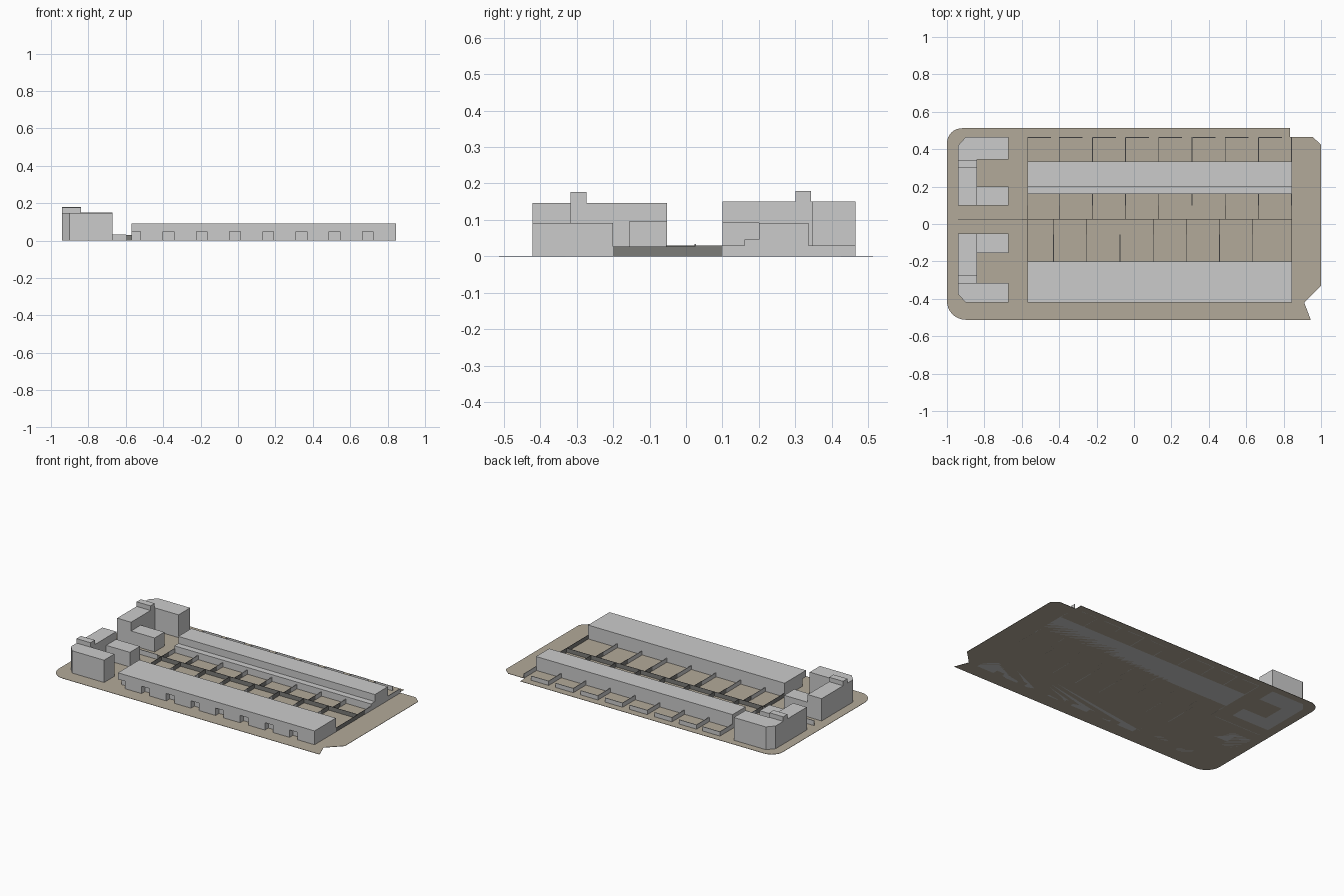
import bpy, bmesh, math

if "Cube" in bpy.data.objects:
    bpy.data.objects.remove(bpy.data.objects["Cube"])


def material(name, rgb):
    m = bpy.data.materials.new(name)
    m.diffuse_color = (*rgb, 1)
    m.use_nodes = True
    m.node_tree.nodes["Principled BSDF"].inputs["Base Color"].default_value = m.diffuse_color
    return m


TAN = material("paving", (0.45, 0.40, 0.32))
DARK = material("timber", (0.2, 0.2, 0.19))


def prism(name, outline, z0, z1, mat=None):
    bm = bmesh.new()
    low = [bm.verts.new((x, y, z0)) for x, y in outline]
    high = [bm.verts.new((x, y, z1)) for x, y in outline]
    n = len(low)
    bm.faces.new(low[::-1])
    bm.faces.new(high)
    for i in range(n):
        j = (i + 1) % n
        bm.faces.new((low[i], low[j], high[j], high[i]))
    bmesh.ops.recalc_face_normals(bm, faces=bm.faces)
    me = bpy.data.meshes.new(name)
    bm.to_mesh(me)
    bm.free()
    ob = bpy.data.objects.new(name, me)
    bpy.context.collection.objects.link(ob)
    if mat:
        me.materials.append(mat)
    return ob


def box(name, x0, x1, y0, y1, z0, z1, mat=None):
    return prism(name, [(x0, y0), (x1, y0), (x1, y1), (x0, y1)], z0, z1, mat)


def arc(cx, cy, r, a0, a1, n=8):
    return [(cx + r * math.cos(math.radians(a0 + (a1 - a0) * i / n)),
             cy + r * math.sin(math.radians(a0 + (a1 - a0) * i / n))) for i in range(n + 1)]


G = 0.002   # paving thickness
T = 0.002   # half thickness of a garden wall
H = 0.03    # garden wall height
STEP = 0.1775
X0, X1 = -0.57, 0.845

# Paved site with two rounded corners and the cut corners on the right
site = [(0.945, -0.512), (0.91, -0.42), (1, -0.33), (1, 0.425), (0.955, 0.465),
        (0.835, 0.465), (0.835, 0.512)]
site += arc(-0.92, 0.432, 0.08, 90, 180) + arc(-0.9, -0.412, 0.1, 180, 270)
prism("ground", site, 0, G, TAN)

# Front terrace: comb-shaped ground floor with porch recesses, plain upper floor
outline = [(X1, -0.42), (X1, -0.2), (X0, -0.2)]
for i in range(8):
    a = X0 if i == 0 else -0.4 + STEP * (i - 1)
    b = -0.52 if i == 0 else a + 0.058
    if i:
        outline.append((a, -0.42))
    outline += [(a, -0.385), (b, -0.385), (b, -0.42)]
prism("front_terrace_ground_floor", outline, 0, 0.05)
box("front_terrace_upper_floor", X0, X1, -0.42, -0.2, 0.05, 0.092)

# Back terrace: tall range with a low lean-to, extruded as one stepped section
section = [(0.16, 0), (0.335, 0), (0.335, 0.092), (0.2, 0.092), (0.2, 0.046), (0.16, 0.046)]
terrace = prism("back_terrace", section, X0, X1)
for v in terrace.data.vertices:
    v.co = (v.co.z, v.co.x, v.co.y)

# Corner blocks at the left end: C-shaped range, low wing and chimney strip
north = [(-0.94, 0.10), (-0.84, 0.10), (-0.84, 0.345), (-0.67, 0.345), (-0.67, 0.465),
         (-0.9, 0.465), (-0.94, 0.42)]
south = [(-0.94, -0.052), (-0.94, -0.375), (-0.9, -0.42), (-0.67, -0.42), (-0.67, -0.315),
         (-0.84, -0.315), (-0.84, -0.052)]
prism("back_corner_block", north, 0, 0.15)
box("back_corner_wing", -0.84, -0.67, 0.10, 0.2, 0, 0.093)
box("back_corner_chimney", -0.94, -0.84, 0.3, 0.343, 0.15, 0.18)
prism("front_corner_block", south, 0, 0.147)
box("front_corner_wing", -0.84, -0.67, -0.155, -0.052, 0, 0.097)
box("front_corner_chimney", -0.94, -0.84, -0.317, -0.272, 0.147, 0.176)

# Wall between the corner blocks, continued by the central garden fence
box("yard_wall", -0.94, -0.6, 0.025 - T, 0.025 + T, 0, 0.034)
box("central_fence", -0.6, X1, 0.025 - T / 2, 0.025 + T / 2, 0, H, DARK)

# Garden walls of the back terrace, with gated rear wall and timber fences
for i in range(9):
    x = min(max(X0 + 0.17 + STEP * (i - 1), X0 + T), X1 - T)
    box("rear_garden_divider", x - T, x + T, 0.335, 0.465, 0, H)
    box("yard_divider", x - T, x + T, 0.10, 0.16, 0, H)
    box("yard_fence", x - T / 2, x + T / 2, 0.025, 0.10, 0, H, DARK)
    if i < 8:
        box("rear_garden_wall", x + T, x + 0.125, 0.461, 0.465, 0, H)

# Garden walls and fences of the front terrace
for i in range(7):
    x = -0.43 + STEP * i
    box("garden_divider", x - T, x + T, -0.2, -0.055, 0, 0.028)
    box("garden_fence", x - T / 2, x + T / 2, -0.055, 0.025, 0, H, DARK)
for x in (X0, X1 - T):
    box("garden_end_fence", x, x + T, -0.2, 0.025, 0, 0.028, DARK)
